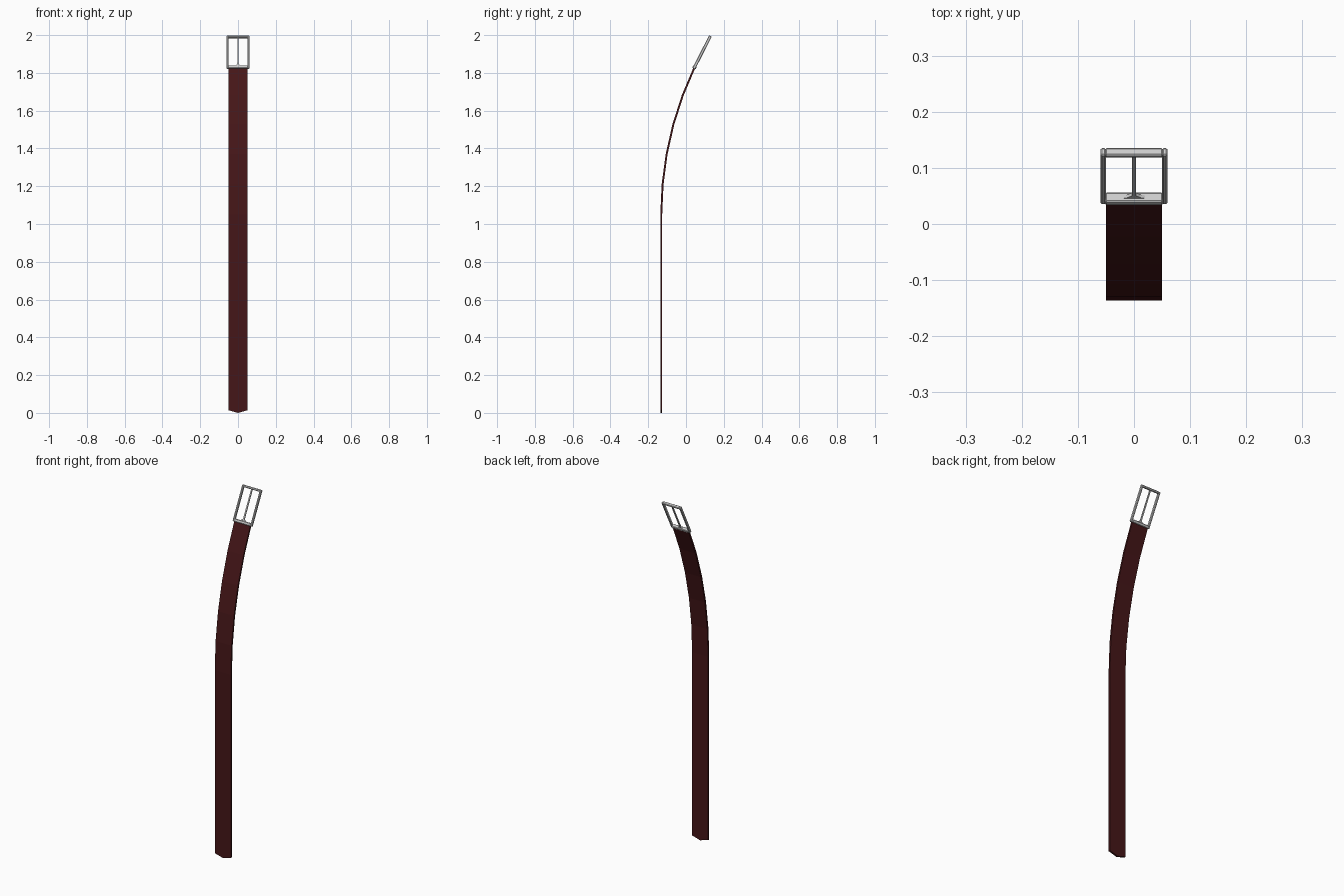
import bpy, bmesh, math
from mathutils import Matrix, Vector

if "Cube" in bpy.data.objects:
    bpy.data.objects.remove(bpy.data.objects["Cube"])


def make_object(name, bm, bevel=0.0, mat=None):
    bmesh.ops.recalc_face_normals(bm, faces=bm.faces[:])
    mesh = bpy.data.meshes.new(name)
    bm.to_mesh(mesh)
    bm.free()
    obj = bpy.data.objects.new(name, mesh)
    bpy.context.collection.objects.link(obj)
    if bevel:
        mod = obj.modifiers.new("edge_bevel", 'BEVEL')
        mod.width = bevel
        mod.segments = 1
    if mat:
        mesh.materials.append(mat)
    return obj


def box(name, centre, size, frame):
    bm = bmesh.new()
    bmesh.ops.create_cube(bm, size=1, matrix=frame @ Matrix.Translation(centre)
                          @ Matrix.Diagonal((*size, 1)))
    return make_object(name, bm, 0.003)


leather = bpy.data.materials.new("dark_red_leather")
leather.diffuse_color = (0.06, 0.008, 0.009, 1)
leather.use_nodes = True
leather.node_tree.nodes["Principled BSDF"].inputs["Base Color"].default_value = leather.diffuse_color

# Strap: hangs straight, then follows an arc leaning back towards the buckle
RADIUS, BEND_Z, STRAP_Y, HALF_T = 1.81, 1.05, -0.131, 0.005
path = [(STRAP_Y, 0.014, 0.0), (STRAP_Y, BEND_Z, 0.0)]
for i in range(1, 6):
    a = math.radians(25.5) * i / 5
    path.append((STRAP_Y + RADIUS * (1 - math.cos(a)), BEND_Z + RADIUS * math.sin(a), a))

bm = bmesh.new()
rings = []
for k, (y, z, a) in enumerate(path):
    ring = []
    for x, side in ((-0.05, -1), (0, -1), (0.05, -1), (0.05, 1), (0, 1), (-0.05, 1)):
        # The middle of the free end is drawn down to a blunt point
        zz = 0.0 if k == 0 and x == 0 else z
        ring.append(bm.verts.new((x, y + side * HALF_T * math.cos(a),
                                  zz - side * HALF_T * math.sin(a))))
    rings.append(ring)
for lower, upper in zip(rings, rings[1:]):
    for j in range(6):
        n = (j + 1) % 6
        bm.faces.new((lower[j], lower[n], upper[n], upper[j]))
for r in (rings[0], rings[-1]):
    bm.faces.new((r[0], r[1], r[4], r[5]))
    bm.faces.new((r[1], r[2], r[3], r[4]))
make_object("strap", bm, mat=leather)

# Buckle frame: local z runs along the tilted buckle, local -y faces front
tilt = Matrix.Translation((0, 0.041, 1.822)) @ Matrix.Rotation(-math.radians(27), 4, 'X')
LENGTH = 0.195
for s, side in ((-1, "left"), (1, "right")):
    box(f"buckle_{side}_bar", (s * 0.055, 0, LENGTH / 2), (0.010, 0.016, LENGTH), tilt)
box("buckle_top_bar", (0, 0, LENGTH - 0.006), (0.104, 0.016, 0.012), tilt)
box("buckle_bottom_bar", (0, 0, 0.008), (0.104, 0.020, 0.016), tilt)

# Prong: thin tongue with a flared foot on the bottom bar
outline = [(0.024, 0.014), (0.012, 0.019), (0.004, 0.026), (0.0035, 0.186)]
bm = bmesh.new()
pts = outline + [(-x, z) for x, z in reversed(outline)]
face = bm.faces.new([bm.verts.new((x, -0.003, z)) for x, z in pts])
ext = bmesh.ops.extrude_face_region(bm, geom=[face])
bmesh.ops.translate(bm, vec=Vector((0, 0.006, 0)),
                    verts=[v for v in ext["geom"] if isinstance(v, bmesh.types.BMVert)])
bmesh.ops.transform(bm, matrix=tilt, verts=bm.verts[:])
make_object("buckle_prong", bm)
